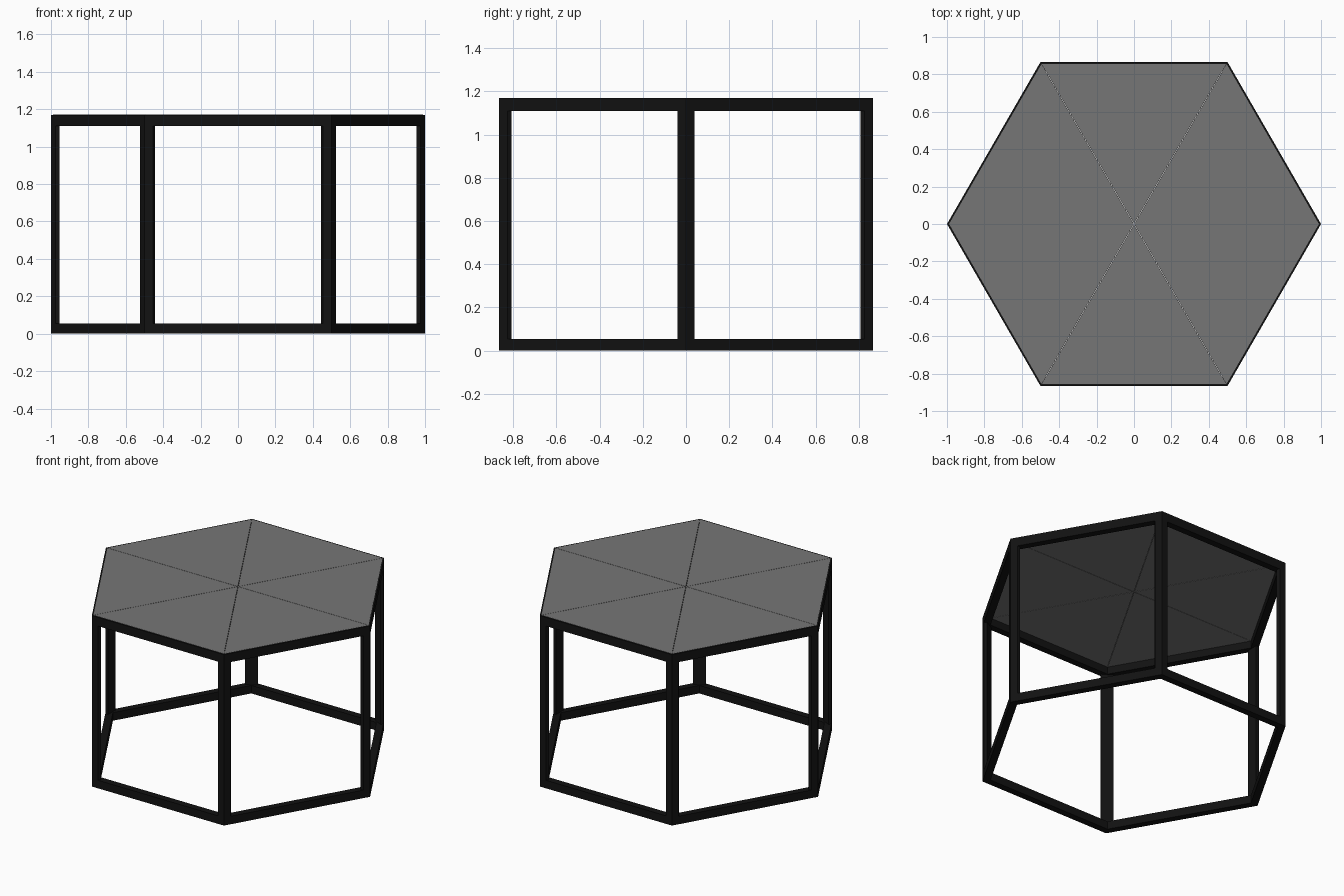
import bpy, bmesh
from math import cos, sin, pi, sqrt

if "Cube" in bpy.data.objects:
    bpy.data.objects.remove(bpy.data.objects["Cube"])

HEIGHT = 1.17


def material(name, shade):
    m = bpy.data.materials.new(name)
    m.diffuse_color = (shade, shade, shade, 1)
    m.use_nodes = True
    m.node_tree.nodes["Principled BSDF"].inputs["Base Color"].default_value = m.diffuse_color
    return m


black = material("black_metal", 0.006)
grey = material("grey_top", 0.18)


def add_object(name, bm, mat):
    bmesh.ops.recalc_face_normals(bm, faces=bm.faces)
    mesh = bpy.data.meshes.new(name)
    bm.to_mesh(mesh)
    bm.free()
    mesh.materials.append(mat)
    ob = bpy.data.objects.new(name, mesh)
    bpy.context.collection.objects.link(ob)
    return ob


def prism(name, outline, z0, z1, mat, angle=0.0):
    """Extrude an outline upward, turned about the z axis."""
    c, s = cos(angle), sin(angle)
    bm = bmesh.new()
    low = [bm.verts.new((x * c - y * s, x * s + y * c, z0)) for x, y in outline]
    high = [bm.verts.new((v.co.x, v.co.y, z1)) for v in low]
    bm.faces.new(low)
    bm.faces.new(high)
    n = len(low)
    for i in range(n):
        j = (i + 1) % n
        bm.faces.new((low[i], low[j], high[j], high[i]))
    return add_object(name, bm, mat)


def hex_ring(name, r_out, r_in, z0, z1, mat):
    """Mitred hexagonal frame of rectangular section."""
    section = [(r_out, z0), (r_out, z1), (r_in, z1), (r_in, z0)]
    bm = bmesh.new()
    loops = [[bm.verts.new((r * cos(i * pi / 3), r * sin(i * pi / 3), z))
              for r, z in section] for i in range(6)]
    for i in range(6):
        a, b = loops[i], loops[(i + 1) % 6]
        for k in range(4):
            m = (k + 1) % 4
            bm.faces.new((a[k], a[m], b[m], b[k]))
    return add_object(name, bm, mat)


# Upper and lower frames
r_inner = 1 - 0.046 * 2 / sqrt(3)
hex_ring("bottom_frame", 1, r_inner, 0, 0.055, black)
hex_ring("top_frame", 1, r_inner, HEIGHT - 0.06, HEIGHT, black)

# Corner posts, pointed on the outside to follow the hexagon
post = [(1, 0), (0.977, 0.04), (0.955, 0.04), (0.955, -0.04), (0.977, -0.04)]
for i in range(6):
    prism(f"post_{i + 1}", post, 0, HEIGHT, black, i * pi / 3)

# Thin table top made of six triangular panels with hairline seams
R, seam = 0.988, 0.001
wedge = [(2 * seam, seam), (R, seam), (R / 2 + seam, R * sqrt(3) / 2)]
for i in range(6):
    prism(f"top_panel_{i + 1}", wedge, HEIGHT - 0.01, HEIGHT + 0.001, grey, i * pi / 3)
